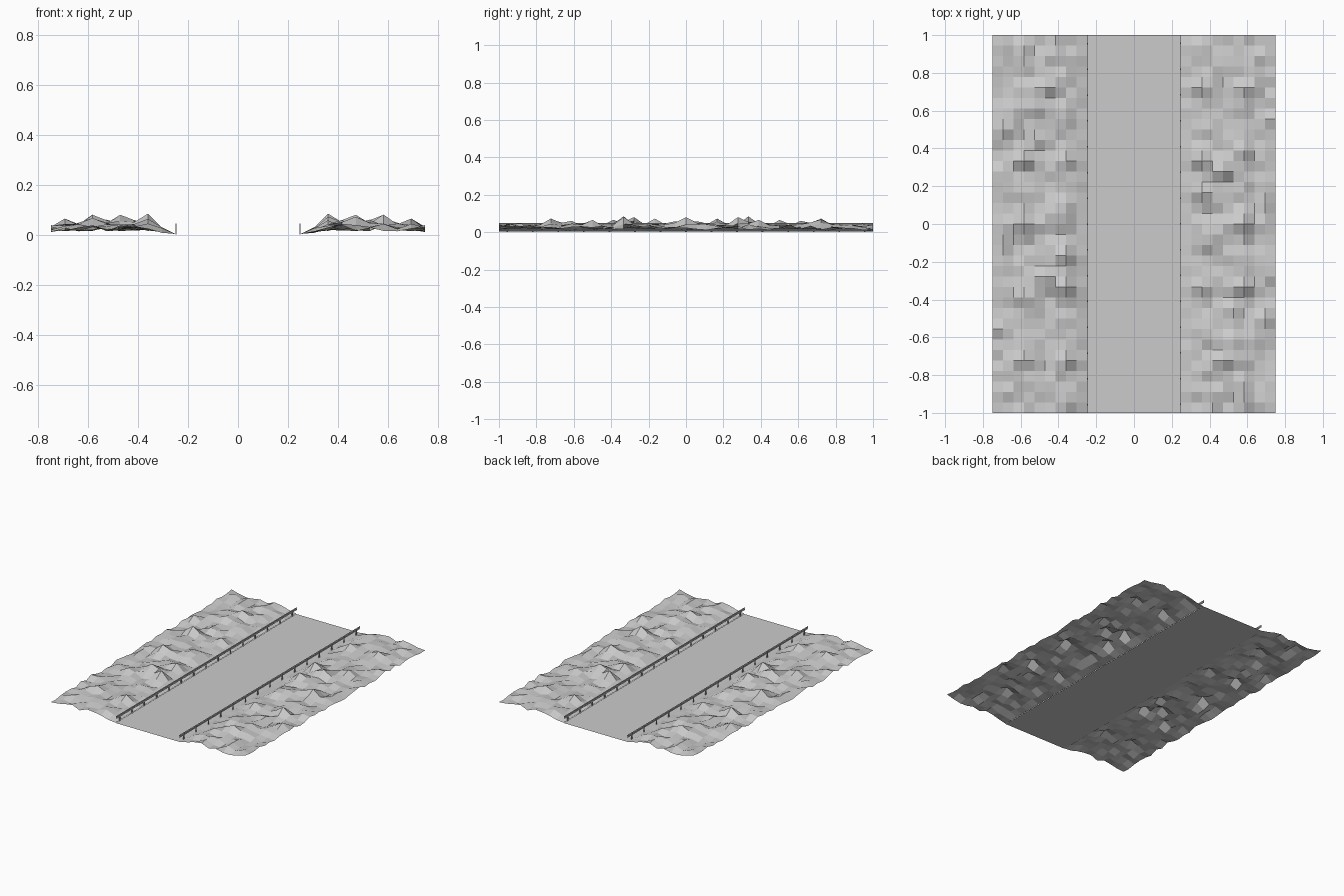
import bpy, bmesh, math, random
from mathutils import Vector

if "Cube" in bpy.data.objects:
    bpy.data.objects.remove(bpy.data.objects["Cube"])

random.seed(7)
STEP = 0.5 / 9          # terrain cell size
NX, NY = 9, 36          # cells on each verge


def material(name, v):
    m = bpy.data.materials.new(name)
    m.diffuse_color = (v, v, v, 1)
    m.use_nodes = True
    m.node_tree.nodes["Principled BSDF"].inputs["Base Color"].default_value = m.diffuse_color
    return m


grey = material("stone grey", 0.6)


def make_object(name, bm):
    me = bpy.data.meshes.new(name)
    bm.to_mesh(me)
    bm.free()
    me.materials.append(grey)
    ob = bpy.data.objects.new(name, me)
    bpy.context.collection.objects.link(ob)
    return ob


def opposite(ob, name):
    # the second side is the first one turned half round
    twin = ob.copy()
    twin.name = name
    twin.rotation_euler.z = math.pi
    bpy.context.collection.objects.link(twin)


def add_box(bm, lo, hi):
    lo, hi = Vector(lo), Vector(hi)
    vs = bmesh.ops.create_cube(bm, size=1)["verts"]
    for v in vs:
        v.co = (lo + hi) / 2 + Vector(a * b for a, b in zip(v.co, hi - lo))


# flat road
bm = bmesh.new()
bm.faces.new([bm.verts.new(p) for p in
              ((-0.25, -1, 0.002), (0.25, -1, 0.002), (0.25, 1, 0.002), (-0.25, 1, 0.002))])
make_object("road", bm)

# rocky verge: random low ground with taller outcrops (x, y, height)
outcrops = [(-0.47, 0.72, 0.075), (-0.53, 0.61, 0.062), (-0.69, 0.50, 0.068),
            (-0.58, 0.33, 0.085), (-0.36, 0.33, 0.06), (-0.58, 0.0, 0.082),
            (-0.42, 0.06, 0.06), (-0.36, -0.17, 0.075), (-0.36, -0.33, 0.088),
            (-0.47, -0.28, 0.083), (-0.58, -0.39, 0.068),
            (-0.58, -0.72, 0.07), (-0.36, -0.72, 0.066)]


def ground(x, y):
    z = random.uniform(0.016, 0.046)
    for ox, oy, h in outcrops:
        d = math.hypot((x - ox) / 0.085, (y - oy) / 0.075)
        z += max(0, h - z) * max(0, 1 - d)
    if x < -0.74 or abs(y) > 0.99:
        z = random.uniform(0.01, 0.04)
    # slope down to the road shoulder
    return 0.004 + (z - 0.004) * min(1, (-0.25 - x) / (1.7 * STEP))


bm = bmesh.new()
grid = [[bm.verts.new((-0.75 + i * STEP, -1 + j * STEP,
                       ground(-0.75 + i * STEP, -1 + j * STEP)))
         for j in range(NY + 1)] for i in range(NX + 1)]
for i in range(NX):
    for j in range(NY):
        bm.faces.new((grid[i][j], grid[i + 1][j], grid[i + 1][j + 1], grid[i][j + 1]))
opposite(make_object("left_verge", bm), "right_verge")

# guard rail: posts with a folded band on the road side
bm = bmesh.new()
for k in range(15):
    y = 0.955 - k * 0.1365
    add_box(bm, (-0.250, y - 0.004, 0.002), (-0.246, y + 0.004, 0.046))
profile = [(-0.246, 0.030), (-0.243, 0.034), (-0.246, 0.040), (-0.243, 0.046), (-0.246, 0.050)]
ends = [[bm.verts.new((x, y, z)) for x, z in profile] for y in (-1, 1)]
for a in range(len(profile) - 1):
    bm.faces.new((ends[0][a], ends[1][a], ends[1][a + 1], ends[0][a + 1]))
opposite(make_object("left_guard_rail", bm), "right_guard_rail")
